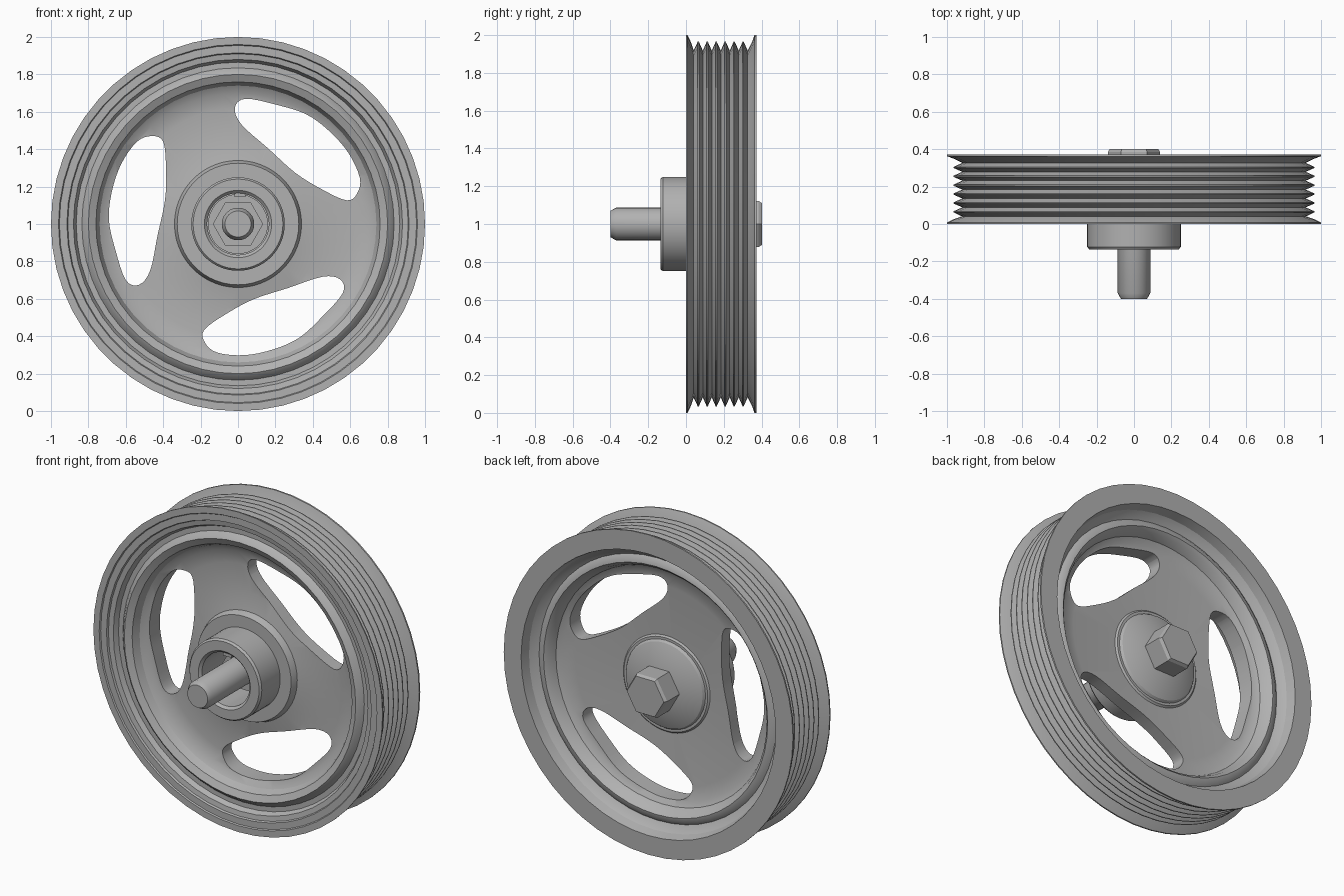
import bpy, bmesh, math
from mathutils import Vector, Matrix

if "Cube" in bpy.data.objects:
    bpy.data.objects.remove(bpy.data.objects["Cube"])

metal = bpy.data.materials.new("grey_metal")
metal.use_nodes = True
metal.diffuse_color = (0.44, 0.44, 0.44, 1)
metal.node_tree.nodes["Principled BSDF"].inputs["Base Color"].default_value = (0.44, 0.44, 0.44, 1)


def finish(name, bm):
    bmesh.ops.remove_doubles(bm, verts=bm.verts, dist=1e-5)
    bmesh.ops.recalc_face_normals(bm, faces=bm.faces)
    mesh = bpy.data.meshes.new(name)
    bm.to_mesh(mesh)
    bm.free()
    obj = bpy.data.objects.new(name, mesh)
    bpy.context.collection.objects.link(obj)
    mesh.materials.append(metal)
    return obj


def lathe(name, profile, sides):
    """Revolve a closed (radius, y) profile around the wheel axle."""
    bm = bmesh.new()
    rings = []
    for i in range(sides):
        a = math.tau * i / sides
        rings.append([bm.verts.new((r * math.cos(a), y, 1 + r * math.sin(a)))
                      for r, y in profile])
    n = len(profile)
    for i in range(sides):
        a, b = rings[i], rings[(i + 1) % sides]
        for j in range(n):
            k = (j + 1) % n
            if profile[j][0] or profile[k][0]:
                bm.faces.new((a[j], a[k], b[k], b[j]))
    bmesh.ops.dissolve_degenerate(bm, dist=1e-6, edges=bm.edges)
    return finish(name, bm)


def smooth(obj, angle=30):
    bpy.ops.object.select_all(action='DESELECT')
    obj.select_set(True)
    bpy.context.view_layer.objects.active = obj
    bpy.ops.object.shade_smooth_by_angle(angle=math.radians(angle))


def round_loop(points, steps=4):
    """Smooth closed curve through the points."""
    out = []
    n = len(points)
    for i in range(n):
        p0, p1, p2, p3 = (Vector(points[(i + d) % n]) for d in (-1, 0, 1, 2))
        for s in range(steps):
            t = s / steps
            out.append(0.5 * (2 * p1 + (p2 - p0) * t
                              + (2 * p0 - 5 * p1 + 4 * p2 - p3) * t * t
                              + (3 * p1 - p0 - 3 * p2 + p3) * t ** 3))
    return out


# Belt grooves between the two rim flanges
grooves = [(1.0, 0.0), (1.0, 0.008), (0.965, 0.025), (0.92, 0.041)]
for i in range(6):
    y = 0.065 + 0.0475 * i
    grooves += [(0.965, y - 0.003), (0.965, y + 0.003), (0.918, y + 0.024)]
grooves += [(0.965, 0.35), (1.0, 0.362), (1.0, 0.372)]

# Back of rim, web and hub, then front of hub, web and rim
back = [(0.88, 0.372), (0.865, 0.315), (0.845, 0.295), (0.82, 0.28), (0.80, 0.295),
        (0.775, 0.30), (0.755, 0.28), (0.735, 0.235), (0.70, 0.215), (0.62, 0.205),
        (0.30, 0.19), (0.29, 0.2), (0.20, 0.2)]
front = [(0.165, 0.2), (0.165, -0.12), (0.18, -0.135), (0.24, -0.135), (0.25, -0.122),
         (0.25, 0.06), (0.325, 0.06), (0.33, 0.07), (0.34, 0.10), (0.45, 0.12),
         (0.62, 0.12), (0.70, 0.11), (0.74, 0.085), (0.76, 0.04), (0.80, 0.02),
         (0.815, 0.03), (0.835, 0.055), (0.865, 0.055), (0.88, 0.025), (0.91, 0.02),
         (0.915, 0.008), (0.955, 0.008), (0.96, 0.0)]
wheel = lathe("pulley_wheel", grooves + back + front, 52)

# Three rounded windows through the web
window = [(-0.40, 0.44), (-0.385, 0.30), (-0.39, 0.13), (-0.43, -0.06), (-0.47, -0.25),
          (-0.53, -0.325), (-0.60, -0.30), (-0.655, -0.14), (-0.69, 0.02),
          (-0.675, 0.17), (-0.625, 0.32), (-0.54, 0.44), (-0.46, 0.47)]
bm = bmesh.new()
for k in range(3):
    turn = Matrix.Rotation(math.tau * k / 3, 2)
    loop = [turn @ p for p in round_loop(window)]
    face = bm.faces.new([bm.verts.new((p.x, -0.1, 1 + p.y)) for p in loop])
    ext = bmesh.ops.extrude_face_region(bm, geom=[face])
    bmesh.ops.translate(bm, vec=(0, 0.6, 0),
                        verts=[v for v in ext["geom"] if isinstance(v, bmesh.types.BMVert)])
cutter = finish("window_cutter", bm)
cutter.hide_render = True
cut = wheel.modifiers.new("windows", 'BOOLEAN')
cut.object = cutter
cut.operation = 'DIFFERENCE'
cut.solver = 'EXACT'
bpy.context.view_layer.objects.active = wheel
bpy.ops.object.modifier_apply(modifier=cut.name)
bpy.data.objects.remove(cutter)
smooth(wheel)

# Bolt shank with chamfered tip
smooth(lathe("bolt_shank", [(0, -0.4), (0.07, -0.4), (0.087, -0.37), (0.087, 0.2), (0, 0.2)], 24))

# Conical washer behind the hub
smooth(lathe("washer", [(0, 0.16), (0.16, 0.16), (0.16, 0.19), (0.265, 0.19), (0.275, 0.2),
                        (0.265, 0.215), (0.14, 0.265), (0, 0.265)], 36))

# Hexagonal bolt head and the inner hex nut
lathe("bolt_head", [(0, 0.22), (0.14, 0.22), (0.14, 0.385), (0.128, 0.402), (0, 0.402)], 6)
lathe("inner_nut", [(0, 0.03), (0.135, 0.03), (0.135, 0.17), (0, 0.17)], 6)

# Key inside the top of the hub bore
bm = bmesh.new()
bmesh.ops.create_cube(bm, size=1, matrix=Matrix.Translation((0.01, 0.0, 1.16))
                      @ Matrix.Diagonal((0.06, 0.24, 0.03, 1)))
finish("hub_key", bm)
